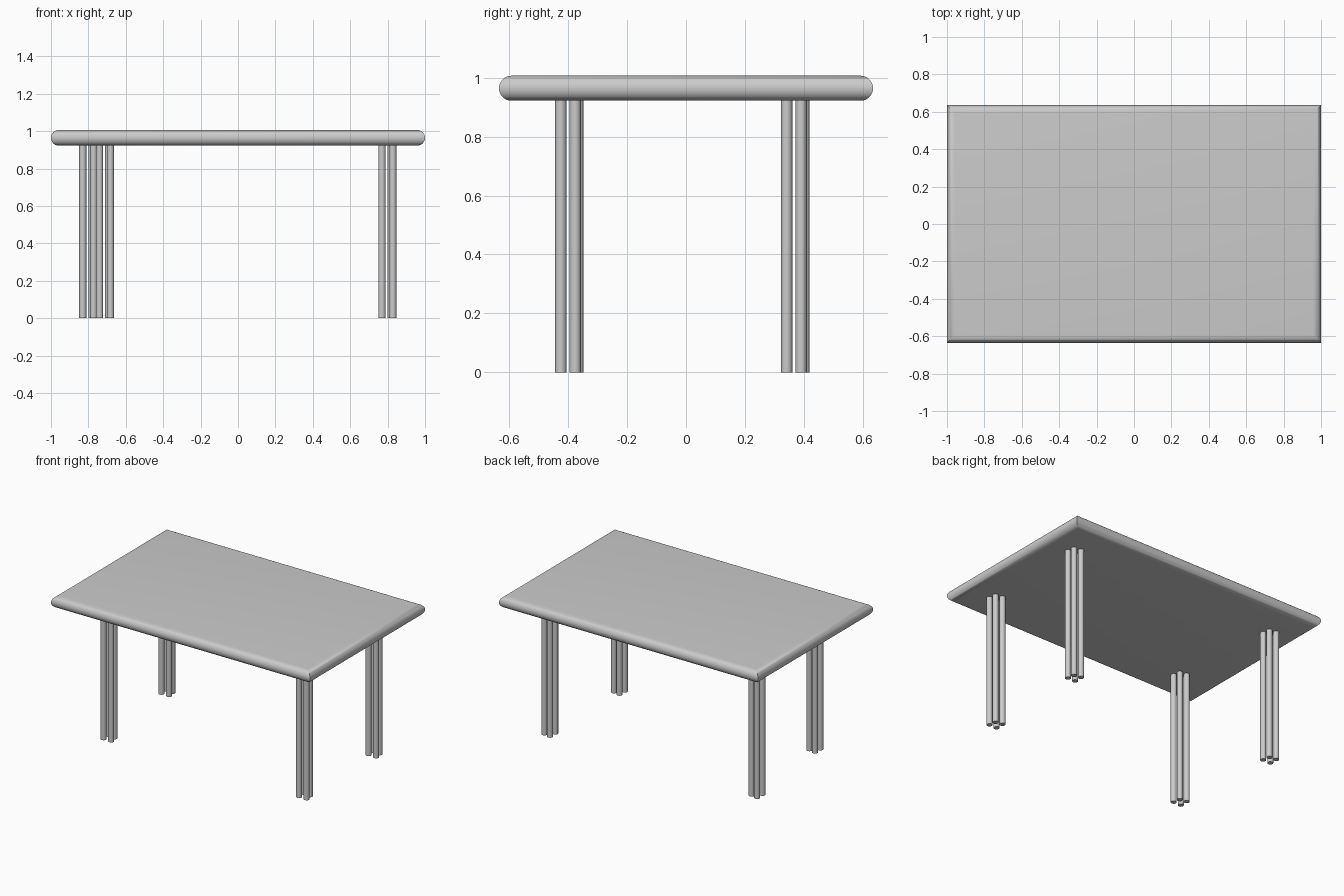
import bpy, bmesh, math

cube = bpy.data.objects.get("Cube")
if cube:
    bpy.data.objects.remove(cube, do_unlink=True)

grey = bpy.data.materials.new("plain_grey")
colour = (0.6, 0.6, 0.6, 1)
grey.use_nodes = True
grey.diffuse_color = colour
grey.node_tree.nodes["Principled BSDF"].inputs["Base Color"].default_value = colour

HALF_X, HALF_Y = 1.0, 0.635      # table top half sizes
BOTTOM, TOP = 0.922, 1.007       # underside and upper face
ROD = 0.019                      # radius of one leg rod


def finish(name, bm):
    bmesh.ops.recalc_face_normals(bm, faces=bm.faces)
    mesh = bpy.data.meshes.new(name)
    bm.to_mesh(mesh)
    bm.free()
    mesh.materials.append(grey)
    obj = bpy.data.objects.new(name, mesh)
    bpy.context.collection.objects.link(obj)
    bpy.ops.object.select_all(action='DESELECT')
    obj.select_set(True)
    bpy.context.view_layer.objects.active = obj
    bpy.ops.object.shade_smooth_by_angle(angle=math.radians(40))
    return obj


# Table top: half-round edge on every side with mitred corners
bm = bmesh.new()
radius = (TOP - BOTTOM) / 2
steps = 16
rings = []
for i in range(steps + 1):
    t = math.pi * (i / steps - 0.5)
    inset = radius * (1 - math.cos(t))
    z = BOTTOM + radius * (1 + math.sin(t))
    x, y = HALF_X - inset, HALF_Y - inset
    rings.append([bm.verts.new((sx * x, sy * y, z))
                  for sx, sy in ((-1, -1), (1, -1), (1, 1), (-1, 1))])
for low, high in zip(rings, rings[1:]):
    for k in range(4):
        n = (k + 1) % 4
        bm.faces.new((low[k], low[n], high[n], high[k]))
bm.faces.new(rings[0])
bm.faces.new(rings[-1])
finish("table_top", bm)

# Legs: each a cluster of four round rods, one of them set inwards
ROD_SPOTS = [(-0.029, -0.029), (0.029, -0.029), (-0.029, 0.029), (0.02, 0.02)]


def leg(name, cx, cy):
    bm = bmesh.new()
    for dx, dy in ROD_SPOTS:
        made = bmesh.ops.create_cone(bm, cap_ends=True, segments=16, radius1=ROD,
                                     radius2=ROD, depth=BOTTOM + 0.01)
        bmesh.ops.translate(bm, verts=made["verts"],
                            vec=(cx + dx, cy + dy, (BOTTOM + 0.01) / 2))
    finish(name, bm)


leg("front_left_leg", 0.799, -0.396)
leg("back_left_leg", 0.799, 0.371)
leg("front_right_leg", -0.711, -0.396)
leg("back_right_leg", -0.801, 0.371)
